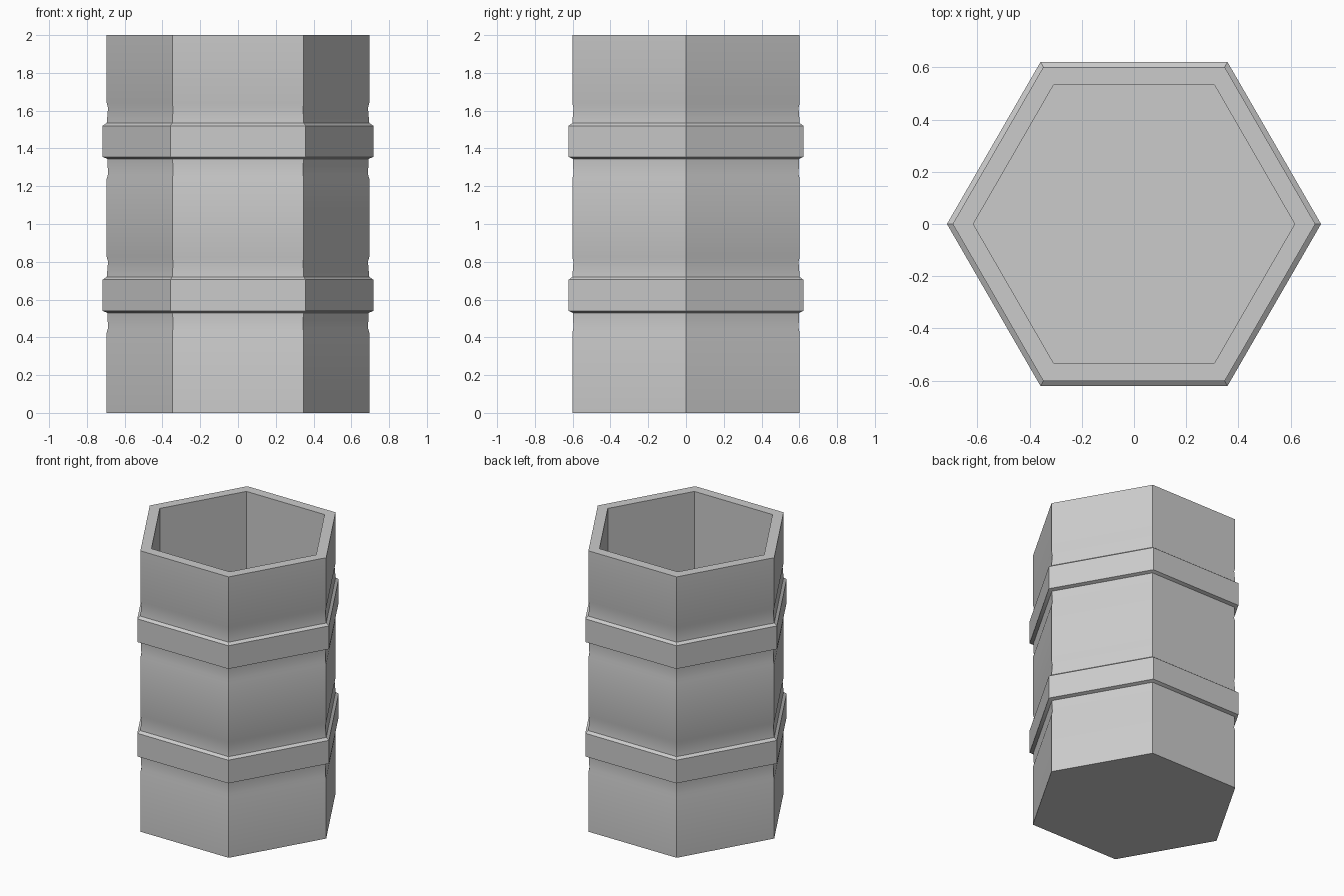
import bpy, bmesh, math

cube = bpy.data.objects.get("Cube")
if cube:
    bpy.data.objects.remove(cube, do_unlink=True)

grey = bpy.data.materials.new("plain grey")
grey.use_nodes = True
grey.diffuse_color = (0.6, 0.6, 0.6, 1)
grey.node_tree.nodes["Principled BSDF"].inputs["Base Color"].default_value = (0.6, 0.6, 0.6, 1)

SIDES = 6
BODY, GROOVE, BAND, INNER = 0.695, 0.688, 0.717, 0.616
HEIGHT, FLOOR = 2.0, 0.08


def band_profile(z):
    """Outline of one raised band with a shallow groove on either side."""
    return [(BODY, z - 0.2), (GROOVE, z - 0.175), (GROOVE + 0.004, z - 0.095),
            (BAND, z - 0.085), (BAND, z + 0.08),
            (BODY, z + 0.095), (GROOVE, z + 0.175), (BODY, z + 0.2)]


def hex_ring(bm, radius, z):
    return [bm.verts.new((radius * math.cos(math.tau * i / SIDES),
                          radius * math.sin(math.tau * i / SIDES), z))
            for i in range(SIDES)]


# Outer wall, rim, inner wall and floor as one lofted outline
profile = [(BODY, 0)]
for centre in (0.625, 1.44):
    profile += band_profile(centre)
profile += [(BODY, HEIGHT), (INNER, HEIGHT), (INNER, FLOOR)]

bm = bmesh.new()
rings = [hex_ring(bm, r, z) for r, z in profile]
for low, high in zip(rings, rings[1:]):
    for i in range(SIDES):
        j = (i + 1) % SIDES
        bm.faces.new((low[i], low[j], high[j], high[i]))
bm.faces.new(rings[0][::-1])
bm.faces.new(rings[-1])
bmesh.ops.recalc_face_normals(bm, faces=bm.faces)

mesh = bpy.data.meshes.new("hexagonal_cup")
bm.to_mesh(mesh)
bm.free()
mesh.materials.append(grey)
cup = bpy.data.objects.new("hexagonal_cup", mesh)
bpy.context.collection.objects.link(cup)

# Soft grooves, crisp corners
bpy.context.view_layer.objects.active = cup
cup.select_set(True)
bpy.ops.object.shade_smooth_by_angle(angle=math.radians(30))
